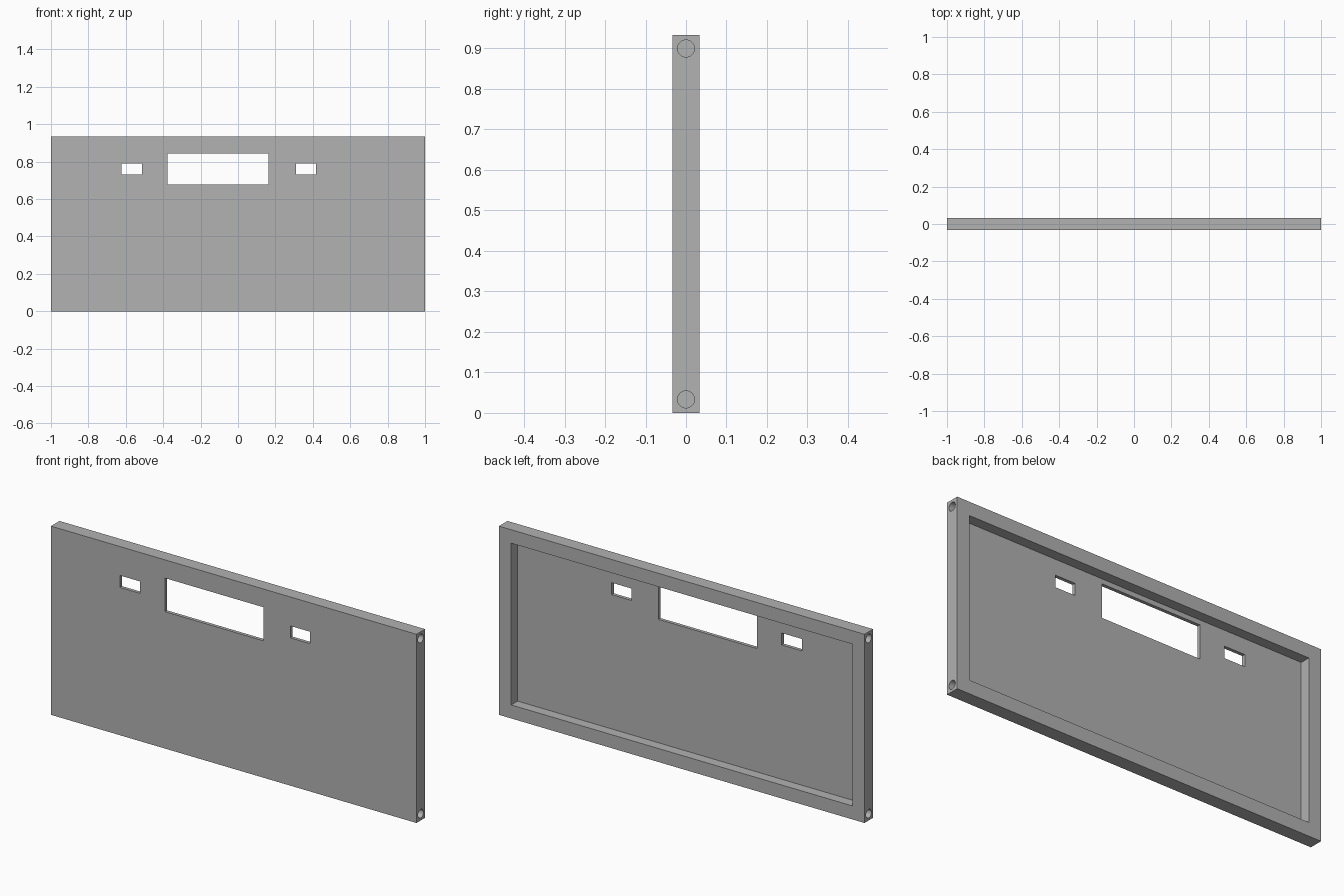
import bpy
import math

cube = bpy.data.objects.get("Cube")
if cube:
    bpy.data.objects.remove(cube, do_unlink=True)

WIDTH, DEPTH, HEIGHT = 2.0, 0.0667, 0.9333
BORDER = 0.0667          # width of the raised rim on the back
SKIN = 0.0167            # thickness of the front plate
HOLE_RADIUS, HOLE_DEPTH = 0.021, 0.13

grey = bpy.data.materials.new("plain_grey")
grey.use_nodes = True
colour = (0.445, 0.445, 0.445, 1)
grey.diffuse_color = colour
grey.node_tree.nodes["Principled BSDF"].inputs["Base Color"].default_value = colour


def box(name, x, y, z):
    """Box spanning the given (low, high) ranges."""
    spans = (x, y, z)
    bpy.ops.mesh.primitive_cube_add(size=1, location=[(a + b) / 2 for a, b in spans])
    ob = bpy.context.object
    ob.name = name
    ob.scale = [b - a for a, b in spans]
    bpy.ops.object.transform_apply(location=True, rotation=False, scale=True)
    return ob


def cut(target, cutter):
    """Subtract the cutter from the target and remove it."""
    cutter.hide_render = True
    mod = target.modifiers.new("cut", "BOOLEAN")
    mod.operation = "DIFFERENCE"
    mod.solver = "EXACT"
    mod.object = cutter
    bpy.context.view_layer.objects.active = target
    bpy.ops.object.modifier_apply(modifier=mod.name)
    bpy.data.objects.remove(cutter, do_unlink=True)


# Solid slab
half = DEPTH / 2
panel = box("panel", (-WIDTH / 2, WIDTH / 2), (-half, half), (0, HEIGHT))
panel.data.materials.append(grey)

# Shallow tray in the back, leaving a rim and a thin front plate
inner = WIDTH / 2 - BORDER
cut(panel, box("tray_cutter", (-inner, inner), (SKIN - half, 0.2),
               (BORDER, HEIGHT - BORDER)))

# One wide window with a small slot on each side
openings = {
    "wide_window": ((-0.377, 0.163), (0.677, 0.843)),
    "left_slot": ((0.31, 0.418), (0.731, 0.79)),
    "right_slot": ((-0.623, -0.512), (0.731, 0.79)),
}
for name, (x, z) in openings.items():
    cut(panel, box(name + "_cutter", x, (-0.2, 0.2), z))

# Blind screw holes in the four corners of the two ends
for side in (-1, 1):
    for z in (BORDER / 2, HEIGHT - BORDER / 2):
        bpy.ops.mesh.primitive_cylinder_add(
            vertices=32, radius=HOLE_RADIUS, depth=2 * HOLE_DEPTH,
            location=(side * WIDTH / 2, 0, z), rotation=(0, math.pi / 2, 0))
        cut(panel, bpy.context.object)

# Smooth hole walls, sharp panel edges
bpy.ops.object.select_all(action="DESELECT")
panel.select_set(True)
bpy.context.view_layer.objects.active = panel
bpy.ops.object.shade_smooth_by_angle(angle=math.radians(30))
